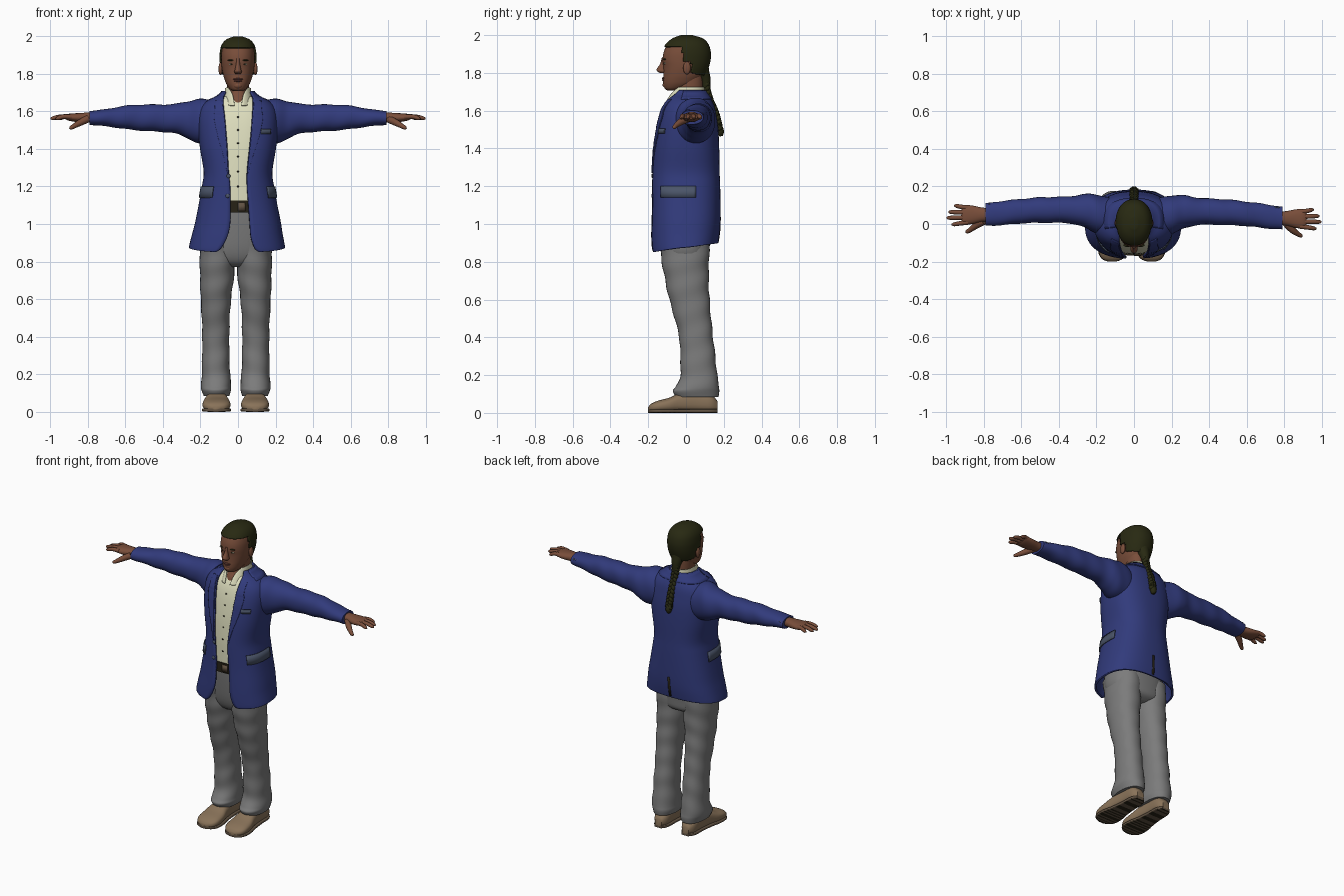
import bpy, bmesh, math
from mathutils import Vector

if "Cube" in bpy.data.objects:
    bpy.data.objects.remove(bpy.data.objects["Cube"])

def material(name, rgb):
    m = bpy.data.materials.new(name)
    m.diffuse_color = (*rgb, 1)
    m.use_nodes = True
    m.node_tree.nodes["Principled BSDF"].inputs["Base Color"].default_value = m.diffuse_color
    return m

SKIN = material("skin", (0.19, 0.075, 0.042))
HAIR = material("dark_hair", (0.021, 0.022, 0.006))
SHIRT = material("cream_shirt", (0.74, 0.74, 0.52))
BLUE = material("blue_cloth", (0.031, 0.043, 0.20))
GREY = material("grey_trousers", (0.2, 0.2, 0.2))
DARK = material("dark_leather", (0.02, 0.016, 0.008))
TAN = material("tan_shoe", (0.25, 0.17, 0.10))
SOLE = material("brown_sole", (0.12, 0.085, 0.055))
TRIM = material("slate_trim", (0.07, 0.09, 0.14))
LIPS = material("lips", (0.14, 0.05, 0.04))

def finish(name, bm, mat, thick=0, extra=None):
    bmesh.ops.recalc_face_normals(bm, faces=bm.faces)
    me = bpy.data.meshes.new(name)
    bm.to_mesh(me)
    bm.free()
    me.materials.append(mat)
    if extra:
        me.materials.append(extra)
    me.polygons.foreach_set("use_smooth", [True] * len(me.polygons))
    me.set_sharp_from_angle(angle=math.radians(45))
    ob = bpy.data.objects.new(name, me)
    bpy.context.collection.objects.link(ob)
    if thick:
        mod = ob.modifiers.new("thickness", 'SOLIDIFY')
        mod.thickness, mod.offset = thick, 0
    return ob

def smooth(rows, k):
    """Catmull-Rom through the rows, k steps per span."""
    out = []
    for i in range(len(rows) - 1):
        q = [rows[max(i - 1, 0)], rows[i], rows[i + 1], rows[min(i + 2, len(rows) - 1)]]
        for j in range(k):
            t = j / k
            out.append([0.5 * (2*b + (c-a)*t + (2*a-5*b+4*c-d)*t*t + (3*b-a-3*c+d)*t**3)
                        for a, b, c, d in zip(*q)])
    return out + [list(rows[-1])]

def power(v, p):
    return math.copysign(abs(v) ** (2 / p), v)

def angle_at(row, x, p):
    """Ring angle (0 = front) where the ring reaches x."""
    u = (x - (row[1] + row[2]) / 2) / ((row[2] - row[1]) / 2)
    return math.copysign(math.asin(min(1, abs(u)) ** (p / 2)), u)

def ring_point(row, th, p, axis='z', off=0, f=1, lift=0):
    t, a0, a1, b0, b1 = row[:5]
    a = (a0 + a1) / 2 + ((a1 - a0) / 2 * f + off) * power(math.sin(th), p)
    b = (b0 + b1) / 2 - ((b1 - b0) / 2 * f + off) * power(math.cos(th), p)
    if lift:
        t += lift * (1 - math.cos(th)) / 2 * min(1, max(0, (1.1 - t) / 0.25))
    return {'z': (a, b, t), 'x': (t, a, b), 'y': (a, t, b)}[axis]

def skin_grid(bm, grid, closed, caps):
    g = [[bm.verts.new(c) for c in r] for r in grid]
    n = len(g[0])
    for r, s in zip(g, g[1:]):
        for j in range(n if closed else n - 1):
            bm.faces.new((r[j], r[(j+1) % n], s[(j+1) % n], s[j]))
    if caps:
        bm.faces.new(g[0])
        bm.faces.new(g[-1])

def loft(name, rows, mat, axis='z', p=2.2, n=32, k=4, wr=0, lift=0, thick=0, keep=None, extra=None):
    """Superellipse rings (pos, a0, a1, b0, b1[, open_left, open_right])."""
    grid, opened = [], len(rows[0]) > 5
    for r in smooth(rows, k):
        s, e = 0, 2 * math.pi * (n - 1) / n
        if opened:
            s, e = angle_at(r, r[6], p), 2 * math.pi + angle_at(r, r[5], p)
        ths = [s + (e - s) * j / (n - 1) for j in range(n)]
        grid.append([ring_point(r, th, p, axis, 0, 1 + wr * math.sin(r[0] * 48 + 2 * math.sin(th + 1)), lift)
                     for th in ths])
    bm = bmesh.new()
    skin_grid(bm, grid, not opened, not opened)
    if keep:
        bad = [f for f in bm.faces if not keep(f.calc_center_median())]
        bmesh.ops.delete(bm, geom=bad, context='FACES')
    return finish(name, bm, mat, thick, extra)

def tube(name, pts, mat, n=12, k=4):
    """Round tube through (x, y, z, radius)."""
    pts, grid = smooth(pts, k), []
    for i, q in enumerate(pts):
        c = Vector(q[:3])
        t = (Vector(pts[min(i+1, len(pts)-1)][:3]) - Vector(pts[max(i-1, 0)][:3])).normalized()
        u = t.cross(Vector((0, 0, 1) if abs(t.z) < 0.7 else (0, 1, 0))).normalized()
        v = t.cross(u)
        grid.append([c + q[3] * (u * math.cos(2*math.pi*j/n) + v * math.sin(2*math.pi*j/n)) for j in range(n)])
    bm = bmesh.new()
    skin_grid(bm, grid, True, True)
    return finish(name, bm, mat)

def ball(name, loc, size, mat):
    bm = bmesh.new()
    bmesh.ops.create_uvsphere(bm, u_segments=16, v_segments=10, radius=1)
    for v in bm.verts:
        v.co = Vector([l + s * c for l, s, c in zip(loc, size, v.co)])
    return finish(name, bm, mat)

# Jacket body, open at the front
JP = 2.5
JACKET = [(0.85, -.255, .245, -.176, .165, -.115, .11), (0.87, -.252, .242, -.179, .168, -.09, .088),
          (0.93, -.238, .232, -.18, .174, -.058, .068), (1.0, -.222, .222, -.178, .177, -.042, .062),
          (1.1, -.204, .204, -.175, .177, -.04, .055), (1.2, -.186, .186, -.175, .175, -.042, .048),
          (1.28, -.177, .177, -.174, .172, -.05, .048), (1.4, -.196, .196, -.166, .17, -.056, .06),
          (1.5, -.206, .206, -.152, .165, -.064, .07), (1.57, -.205, .205, -.137, .155, -.07, .075),
          (1.62, -.19, .19, -.12, .145, -.076, .078), (1.655, -.155, .155, -.1, .13, -.078, .08),
          (1.68, -.105, .105, -.08, .112, -.076, .076), (1.705, -.078, .078, -.062, .094, -.066, .066)]
loft("jacket_body", JACKET, BLUE, p=JP, n=64, lift=.05, thick=.012)
FINE = smooth(JACKET, 8)

def jacket_row(z):
    return min(FINE, key=lambda r: abs(r[0] - z))[1:]

def on_jacket(z, th, off):
    return ring_point([z, *jacket_row(z)], th, JP, off=off, lift=.05)

def patch(name, rows, mat, off=.009, n=14, thick=.006):
    """Thin plate lying on the jacket: rows of (z, angle, angle)."""
    bm = bmesh.new()
    skin_grid(bm, [[on_jacket(z, a + (b - a) * j / n, off) for j in range(n + 1)] for z, a, b in rows], False, False)
    return finish(name, bm, mat, thick)

# Lapels, collar, pockets, vent and buttons
for s, side in ((1, "left"), (-1, "right")):
    rows = []
    for z, w in smooth([(1.27, .004), (1.36, .02), (1.46, .04), (1.56, .052), (1.6, .045), (1.66, .035)], 6):
        r = [z, *jacket_row(z)]
        edge = r[6] if s > 0 else r[5]
        rows.append((z, angle_at(r, edge, JP), angle_at(r, edge + s * w, JP)))
    patch(side + "_lapel", rows, BLUE)
rad = math.radians
patch("jacket_collar", [(z, rad(75), rad(285)) for z in (1.66, 1.67, 1.68, 1.69, 1.705)], BLUE, n=30)
patch("left_pocket", [(z, rad(48), rad(102)) for z in (1.14, 1.17, 1.2)], TRIM)
patch("right_pocket", [(z, rad(-100), rad(-37)) for z in (1.14, 1.17, 1.2)], TRIM)
patch("chest_pocket", [(z, rad(30), rad(50)) for z in (1.48, 1.505)], TRIM)
patch("back_vent", [(z, rad(179.2), rad(180.8)) for z in (.86, .93, 1.02)], DARK, off=.006, n=2, thick=.003)
for z in (1.15, 1.255):
    ball("jacket_button", on_jacket(z, -.2, .007), (.011, .005, .011), TRIM)

# Shirt, placket buttons and collar
loft("shirt", [(1.07, -.17, .17, -.155, .155)] +
     [(r[0], r[1]+.015, r[2]-.015, r[3]+.014, r[4]-.012) for r in JACKET[4:13]], SHIRT, p=JP, n=48)
for z in (1.2, 1.28, 1.36, 1.43, 1.5, 1.57):
    ball("shirt_button", on_jacket(z, 0, -.013), (.005, .003, .005), DARK)
loft("shirt_collar", [(1.63, -.078, .078, -.116, .1, -.018, .018), (1.67, -.074, .074, -.094, .1, -.024, .024),
     (1.7, -.069, .069, -.076, .098, -.034, .034), (1.725, -.066, .066, -.06, .095, -.052, .052)],
     SHIRT, n=40, thick=.005)

# Sleeves, cuffs buttons and hands
for s, side in ((1, "left"), (-1, "right")):
    def dy(x):
        return -.012 * s * x
    def arm(rows):
        return [(s * x, a + dy(x), b + dy(x), c, d) for x, a, b, c, d in rows]
    loft(side + "_sleeve", arm([(.1, -.07, .13, 1.43, 1.655), (.2, -.05, .155, 1.425, 1.665), (.27, -.02, .155, 1.458, 1.653),
         (.35, .0, .143, 1.485, 1.638), (.5, .0, .136, 1.496, 1.636), (.6, -.004, .126, 1.506, 1.63),
         (.7, -.014, .114, 1.52, 1.612), (.79, -.02, .1, 1.528, 1.602)]), BLUE, 'x', k=8, wr=.025)
    for x in (.74, .755, .77):
        ball(side + "_cuff_button", (s * x, .096 + dy(x), 1.582), (.006, .006, .006), TRIM)
    loft(side + "_palm", arm([(.76, .005, .075, 1.54, 1.595), (.81, .002, .078, 1.54, 1.593), (.86, -.01, .088, 1.543, 1.59),
         (.9, -.014, .09, 1.55, 1.587), (.918, -.006, .084, 1.557, 1.58)]), SKIN, 'x', n=24)
    for nm, y, ty, tx in (("index", -.002, -.013, .972), ("middle", .024, .022, .998),
                          ("ring", .05, .053, .988), ("little", .075, .086, .958)):
        d = dy(.9)
        tube(f"{side}_{nm}_finger", [(s*.885, y+d, 1.57, .013), (s*(.885+tx)/2, (y+ty)/2+d, 1.572, .012),
             (s*(tx-.012), ty+d, 1.563, .010), (s*tx, ty+d, 1.56, .003)], SKIN)
    tube(side + "_thumb", [(s*.80, .015, 1.56, .02), (s*.84, -.018+dy(.9), 1.54, .018), (s*.872, -.042+dy(.9), 1.522, .013),
         (s*.89, -.052+dy(.9), 1.512, .01), (s*.897, -.055+dy(.9), 1.508, .003)], SKIN)

# Trousers and belt
loft("trouser_seat", [(.77, -.07, .06, -.07, .07), (.8, -.16, .15, -.11, .115), (.87, -.192, .185, -.135, .124),
     (1.0, -.18, .18, -.15, .14), (1.1, -.165, .165, -.155, .15)], GREY, p=JP)
loft("belt", [(1.06, -.17, .17, -.167, .158), (1.125, -.17, .17, -.168, .158)], DARK, p=JP, n=48, k=1)
patch("belt_buckle", [(1.07, .0, .13), (1.115, .0, .13)], SOLE, off=-.006, n=3, thick=.004)
for s, side in ((1, "left"), (-1, "right")):
    def leg(rows):
        return [(z, s*a - .012, s*b - .012, c, d) for z, a, b, c, d in rows]
    loft(side + "_trouser_leg", leg([(.92, .01, .19, -.145, .125), (.8, .004, .192, -.128, .122), (.7, .012, .19, -.11, .12),
         (.6, .025, .186, -.088, .125), (.5, .032, .181, -.06, .133), (.4, .034, .178, -.036, .143),
         (.3, .034, .179, -.03, .155), (.2, .03, .181, -.03, .165), (.14, .025, .184, -.052, .176),
         (.115, .024, .182, -.068, .178), (.085, .034, .172, -.055, .17)]), GREY, k=6, wr=.022)
    # Shoes with striped soles
    shoe = [(.168, .075, .125, .012, .06), (.13, .053, .148, .004, .1), (.05, .05, .152, .004, .115), (-.03, .042, .162, .004, .105),
            (-.09, .03, .175, .004, .08), (-.15, .03, .175, .004, .064), (-.185, .05, .157, .006, .048), (-.2, .085, .125, .012, .03)]
    loft(side + "_shoe", [(y, s*a-.012, s*b-.012, c, d) for y, a, b, c, d in shoe], TAN, 'y', p=2.6)
    sole = loft(side + "_sole", [(y, s*(a-.003)-.012, s*(b+.003)-.012, 0, .02) for y, a, b, c, d in shoe],
                SOLE, 'y', p=5, k=5, extra=DARK)
    for f in sole.data.polygons:
        if f.normal.z < -.7 and int((f.center.y + 1) / .011) % 2:
            f.material_index = 1

# Head and neck
HEAD = [(1.708, -.025, .025, -.1, -.04), (1.718, -.042, .042, -.113, .0), (1.74, -.059, .059, -.12, .05),
        (1.765, -.07, .07, -.121, .075), (1.79, -.078, .078, -.12, .092), (1.83, -.086, .086, -.12, .108),
        (1.87, -.089, .089, -.124, .118), (1.91, -.088, .088, -.118, .119), (1.95, -.079, .079, -.099, .107),
        (1.978, -.056, .056, -.066, .08), (1.992, -.018, .018, -.025, .03)]
loft("head", HEAD, SKIN, n=48, k=6)
loft("neck", [(1.6, -.05, .05, -.1, .06), (1.66, -.055, .055, -.088, .08), (1.7, -.058, .058, -.064, .088),
     (1.76, -.06, .06, -.05, .09), (1.8, -.06, .06, -.05, .09)], SKIN)
loft("nose", [(1.882, -.009, .009, -.128, -.1), (1.85, -.011, .011, -.136, -.1), (1.822, -.017, .017, -.154, -.1),
     (1.81, -.02, .02, -.154, -.1), (1.799, -.014, .014, -.138, -.1)], SKIN, n=20)
ball("chin", (0, -.104, 1.737), (.026, .02, .018), SKIN)
ball("upper_lip", (0, -.117, 1.771), (.026, .011, .006), LIPS)
ball("lower_lip", (0, -.116, 1.762), (.022, .011, .006), LIPS)
for s, side in ((1, "left"), (-1, "right")):
    ball(side + "_ear", (s*.093, .005, 1.826), (.011, .02, .034), SKIN)
    ball(side + "_eye", (s*.034, -.108, 1.851), (.014, .008, .006), SHIRT)
    ball(side + "_pupil", (s*.034, -.113, 1.851), (.006, .005, .006), DARK)
    ball(side + "_eyebrow", (s*.036, -.113, 1.872), (.02, .009, .004), HAIR)

# Hair cap, cut along the hairline
def hairline(c):
    if c.y < -.018:
        return c.z > 1.938
    return c.z > (1.862 if c.y < .028 else 1.80 - .2 * (c.y - .03))
loft("hair_cap", [(z, a-.005, b+.005, c-.005, d+.008) for z, a, b, c, d in HEAD[3:-1]] +
     [(1.995, -.02, .02, -.028, .035)], HAIR, n=72, k=9, thick=.009, keep=hairline)

# Braided ponytail: gathered root, three strands, tassel
tube("ponytail_root", [(0, .05, 1.89, .07), (0, .074, 1.82, .05), (0, .1, 1.77, .03), (0, .108, 1.72, .02)], HAIR, n=20)
spine = smooth([(.108, 1.77), (.112, 1.72), (.128, 1.66), (.154, 1.6), (.172, 1.54), (.179, 1.5)], 9)
for i in range(3):
    strand = []
    for j, (y, z) in enumerate(spine):
        ph = j * .62 + i * 2 * math.pi / 3
        strand.append((.013 * math.sin(ph), y + .006 * math.sin(2 * ph), z, .0125))
    tube("braid_strand", strand, HAIR, n=8, k=2)
tube("braid_tassel", [(0, .176, 1.52, .014), (0, .18, 1.5, .019), (0, .183, 1.48, .018), (0, .187, 1.465, .008)], HAIR)
